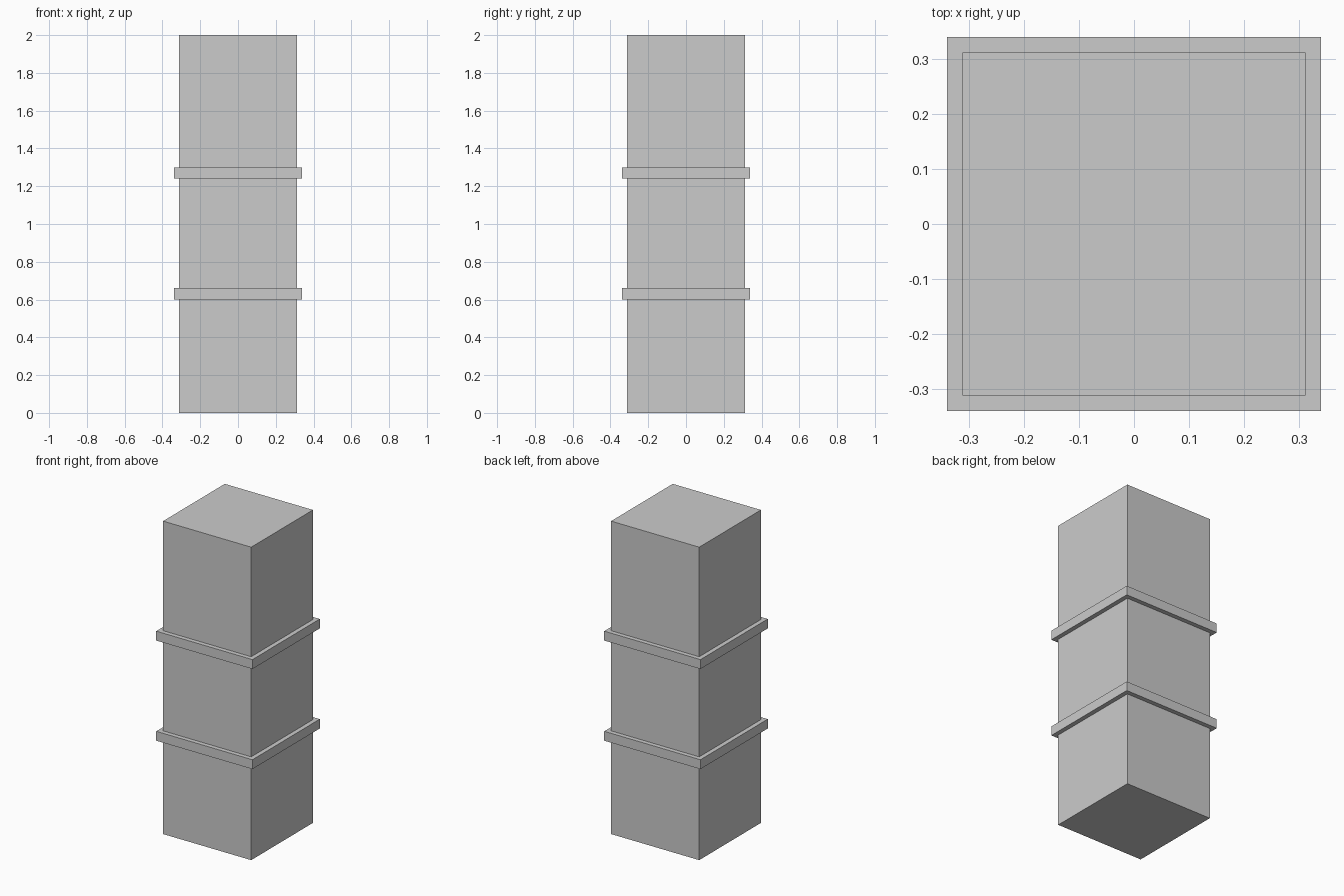
import bpy

if "Cube" in bpy.data.objects:
    bpy.data.objects.remove(bpy.data.objects["Cube"])

grey = bpy.data.materials.new("light_grey")
grey.diffuse_color = (0.6, 0.6, 0.6, 1.0)
grey.use_nodes = True
grey.node_tree.nodes["Principled BSDF"].inputs["Base Color"].default_value = grey.diffuse_color


def square_block(name, width, z_low, z_high):
    """Square block centred on the z axis, spanning z_low to z_high."""
    bpy.ops.mesh.primitive_cube_add(size=1, location=(0, 0, (z_low + z_high) / 2))
    block = bpy.context.object
    block.name = name
    block.scale = (width, width, z_high - z_low)
    bpy.ops.object.transform_apply(location=False, rotation=False, scale=True)
    block.data.materials.append(grey)
    return block


# Main square column
square_block("column", 0.623, 0.0, 2.0)

# Two thin bands that stand slightly proud of the column
for name, z_low in (("lower_band", 0.60), ("upper_band", 1.24)):
    square_block(name, 0.68, z_low, z_low + 0.06)
